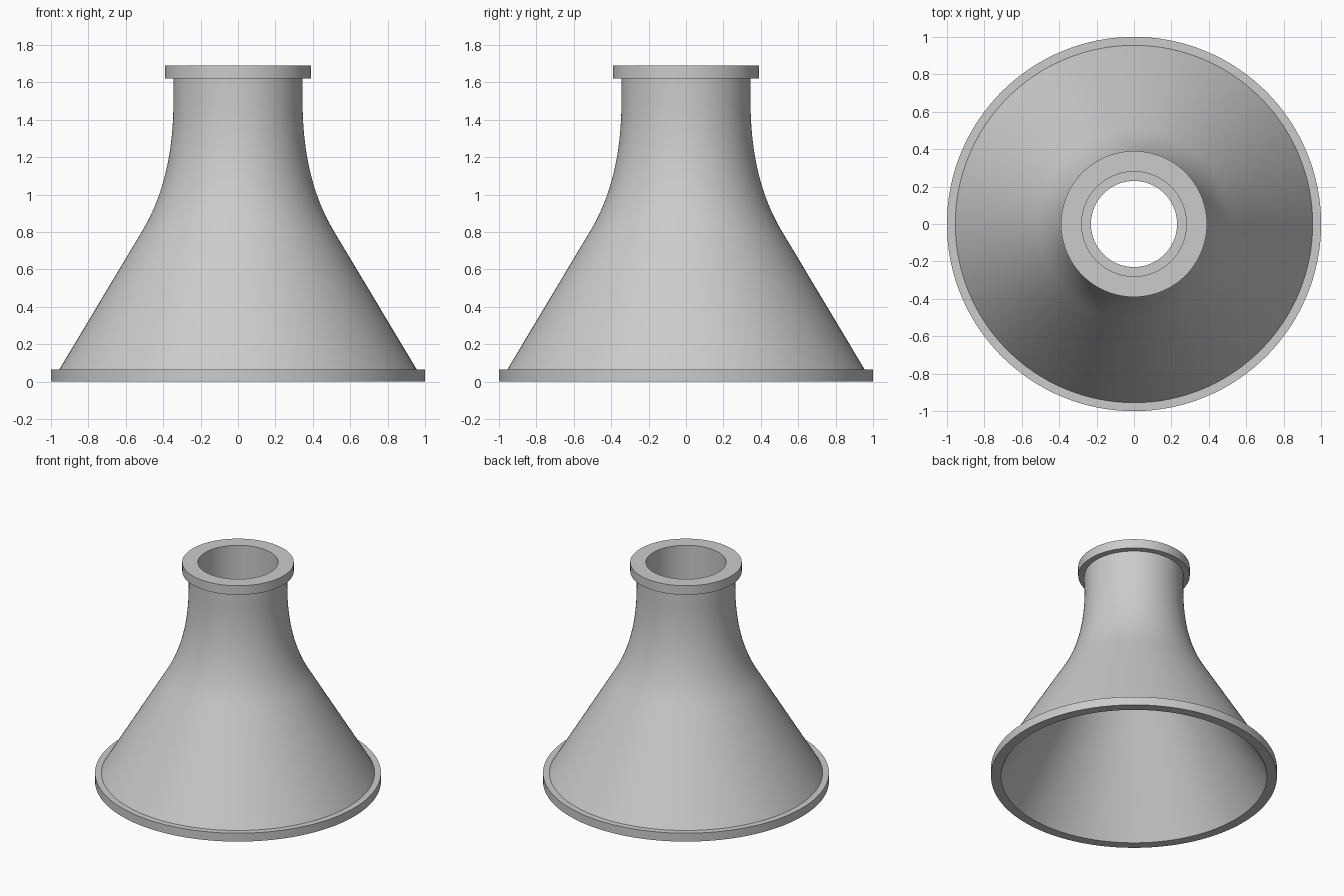
import bpy
import bmesh
import math
from mathutils import Vector
from mathutils.geometry import interpolate_bezier

SEGMENTS = 128
WALL = 0.065
HEIGHT = 1.69

default_cube = bpy.data.objects.get("Cube")
if default_cube:
    bpy.data.objects.remove(default_cube, do_unlink=True)

# Plain grey material
grey = bpy.data.materials.new("plain_grey")
grey.use_nodes = True
colour = (0.6, 0.6, 0.6, 1)
grey.diffuse_color = colour
grey.node_tree.nodes["Principled BSDF"].inputs["Base Color"].default_value = colour


def lathe(name, profile):
    """Revolve a closed (radius, height) outline around the z axis."""
    bm = bmesh.new()
    rings = []
    for radius, z in profile:
        angles = (math.tau * i / SEGMENTS for i in range(SEGMENTS))
        rings.append([bm.verts.new((radius * math.cos(a), radius * math.sin(a), z))
                      for a in angles])
    for a, b in zip(rings, rings[1:] + rings[:1]):
        for i in range(SEGMENTS):
            j = (i + 1) % SEGMENTS
            bm.faces.new((a[i], a[j], b[j], b[i]))
    bmesh.ops.recalc_face_normals(bm, faces=bm.faces)
    mesh = bpy.data.meshes.new(name)
    bm.to_mesh(mesh)
    bm.free()
    mesh.materials.append(grey)
    obj = bpy.data.objects.new(name, mesh)
    bpy.context.collection.objects.link(obj)
    bpy.ops.object.select_all(action="DESELECT")
    obj.select_set(True)
    bpy.context.view_layer.objects.active = obj
    bpy.ops.object.shade_smooth_by_angle(angle=math.radians(30))
    return obj


# Flared wall: straight cone blending into a vertical neck
blend = interpolate_bezier(Vector((0.515, 0.8)), Vector((0.40, 0.99)),
                           Vector((0.345, 1.22)), Vector((0.345, 1.5)), 24)
flare = [(p.x, p.y) for p in blend]

# Outside, from the base flange up to the top collar
outside = [(1, 0), (1, 0.065), (0.955, 0.065)] + flare
outside += [(0.345, 1.62), (0.39, 1.62), (0.39, HEIGHT)]

# Inside, with a stop ring in the bore, back down to the base
ring_top, ring_bottom, ring_radius = 1.24, 1.17, 0.23
bore = 0.345 - WALL
inside = [(bore, HEIGHT), (bore, ring_top), (ring_radius, ring_top),
          (ring_radius, ring_bottom)]
inside += [(r - WALL, z) for r, z in reversed(flare) if z < ring_bottom]
inside += [(0.93, 0)]

lathe("flared_funnel", outside + inside)
